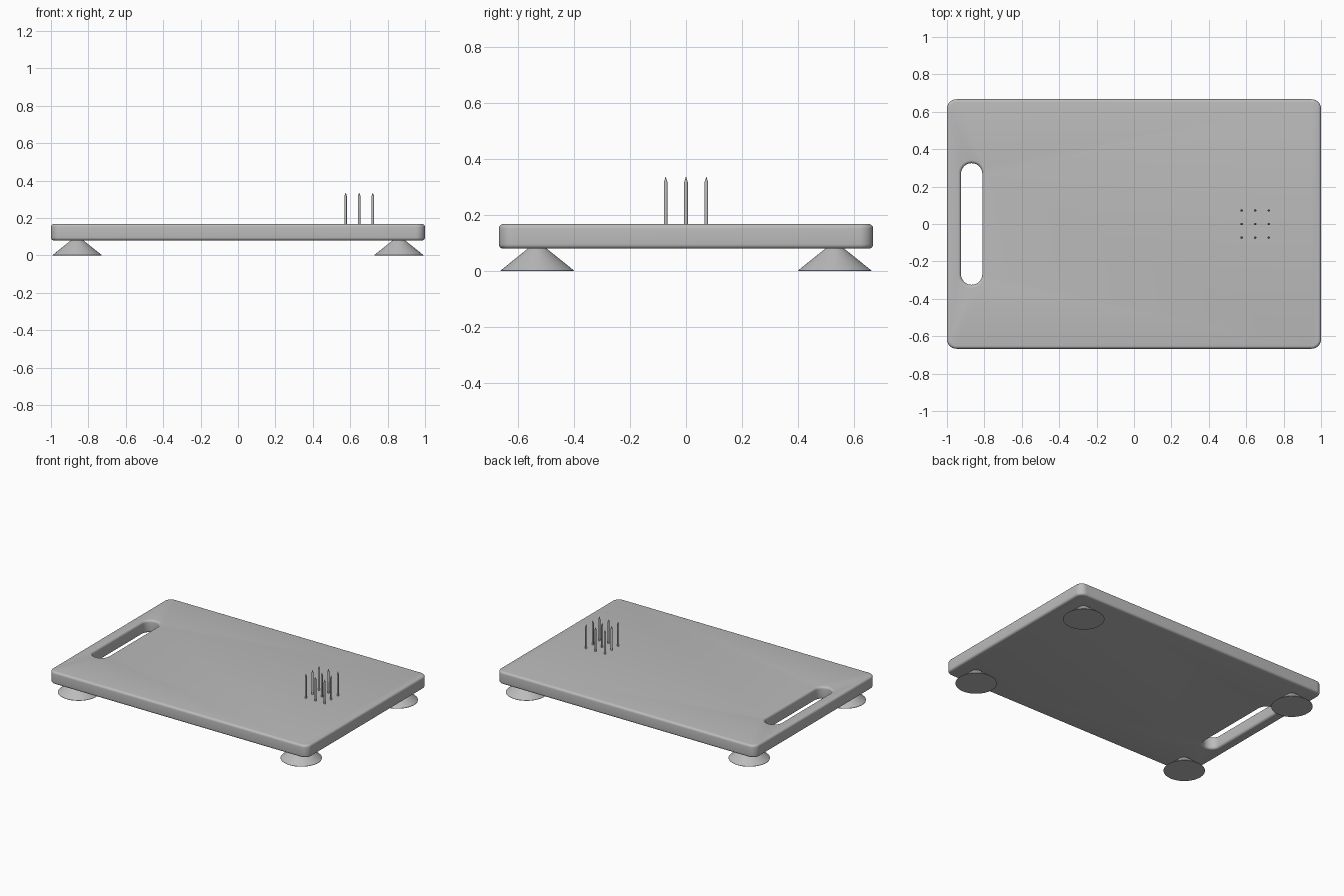
import bpy, bmesh, math

if "Cube" in bpy.data.objects:
    bpy.data.objects.remove(bpy.data.objects["Cube"])

grey = bpy.data.materials.new("plain grey")
grey.diffuse_color = (0.5, 0.5, 0.5, 1)
grey.use_nodes = True
grey.node_tree.nodes["Principled BSDF"].inputs["Base Color"].default_value = grey.diffuse_color


def finish(bm, name, location=(0, 0, 0)):
    bmesh.ops.recalc_face_normals(bm, faces=bm.faces[:])
    mesh = bpy.data.meshes.new(name)
    bm.to_mesh(mesh)
    bm.free()
    mesh.materials.append(grey)
    mesh.shade_smooth()
    mesh.set_sharp_from_angle(angle=math.radians(35))
    obj = bpy.data.objects.new(name, mesh)
    obj.location = location
    bpy.context.collection.objects.link(obj)
    return obj


def rounded_rect(cx, hx, hy, r, n=10):
    pts = []
    for q, (sx, sy) in enumerate([(1, 1), (-1, 1), (-1, -1), (1, -1)]):
        for i in range(n + 1):
            a = math.pi / 2 * (q + i / n)
            pts.append((cx + sx * (hx - r) + r * math.cos(a),
                        sy * (hy - r) + r * math.sin(a)))
    return pts


def lathe(name, profile, segments, location):
    bm = bmesh.new()
    rings = []
    for r, z in profile:
        rings.append([bm.verts.new((r * math.cos(2 * math.pi * i / segments),
                                    r * math.sin(2 * math.pi * i / segments), z))
                      for i in range(segments)])
    for a, b in zip(rings, rings[1:]):
        for i in range(segments):
            j = (i + 1) % segments
            bm.faces.new((a[i], a[j], b[j], b[i]))
    bm.faces.new(rings[0])
    bm.faces.new(rings[-1])
    return finish(bm, name, location)


# Board: rounded slab with a handle slot, edges rounded on both sides
Z0, Z1, R = 0.08, 0.168, 0.016
arc = [math.pi / 2 * i / 5 for i in range(6)]
profile = [(R * (1 - math.sin(a)), Z0 + R * (1 - math.cos(a))) for a in arc]
profile += [(d, Z0 + Z1 - z) for d, z in reversed(profile)]

bm = bmesh.new()
rims = [[], []]
for sign, cx, hx, hy, r in ((-1, 0, 1.0, 0.667, 0.05), (1, -0.868, 0.057, 0.325, 0.0565)):
    rings = []
    for d, z in profile:
        # the outline shrinks and the slot widens towards the faces
        e = sign * d
        rings.append([bm.verts.new((x, y, z))
                      for x, y in rounded_rect(cx, hx + e, hy + e, r + e)])
    n = len(rings[0])
    for a, b in zip(rings, rings[1:]):
        for i in range(n):
            j = (i + 1) % n
            bm.faces.new((a[i], a[j], b[j], b[i]))
    for rim, ring in zip(rims, (rings[0], rings[-1])):
        rim += [bm.edges.get((ring[i], ring[(i + 1) % n])) for i in range(n)]
for rim, nz in zip(rims, (-1, 1)):
    bmesh.ops.triangle_fill(bm, use_beauty=True, edges=rim, normal=(0, 0, nz))
finish(bm, "board")

# Suction-cup feet
for sx in (-1, 1):
    for sy in (-1, 1):
        lathe("foot", [(0.131, 0), (0.131, 0.002), (0.034, 0.08), (0.034, 0.085)],
              48, (sx * 0.86, sy * 0.53, 0))

# Grid of holding spikes
for ix in (-1, 0, 1):
    for iy in (-1, 0, 1):
        lathe("spike", [(0.0065, 0.15), (0.0065, 0.317), (0.0008, 0.335)],
              16, (0.648 + ix * 0.0725, iy * 0.0725, 0))
